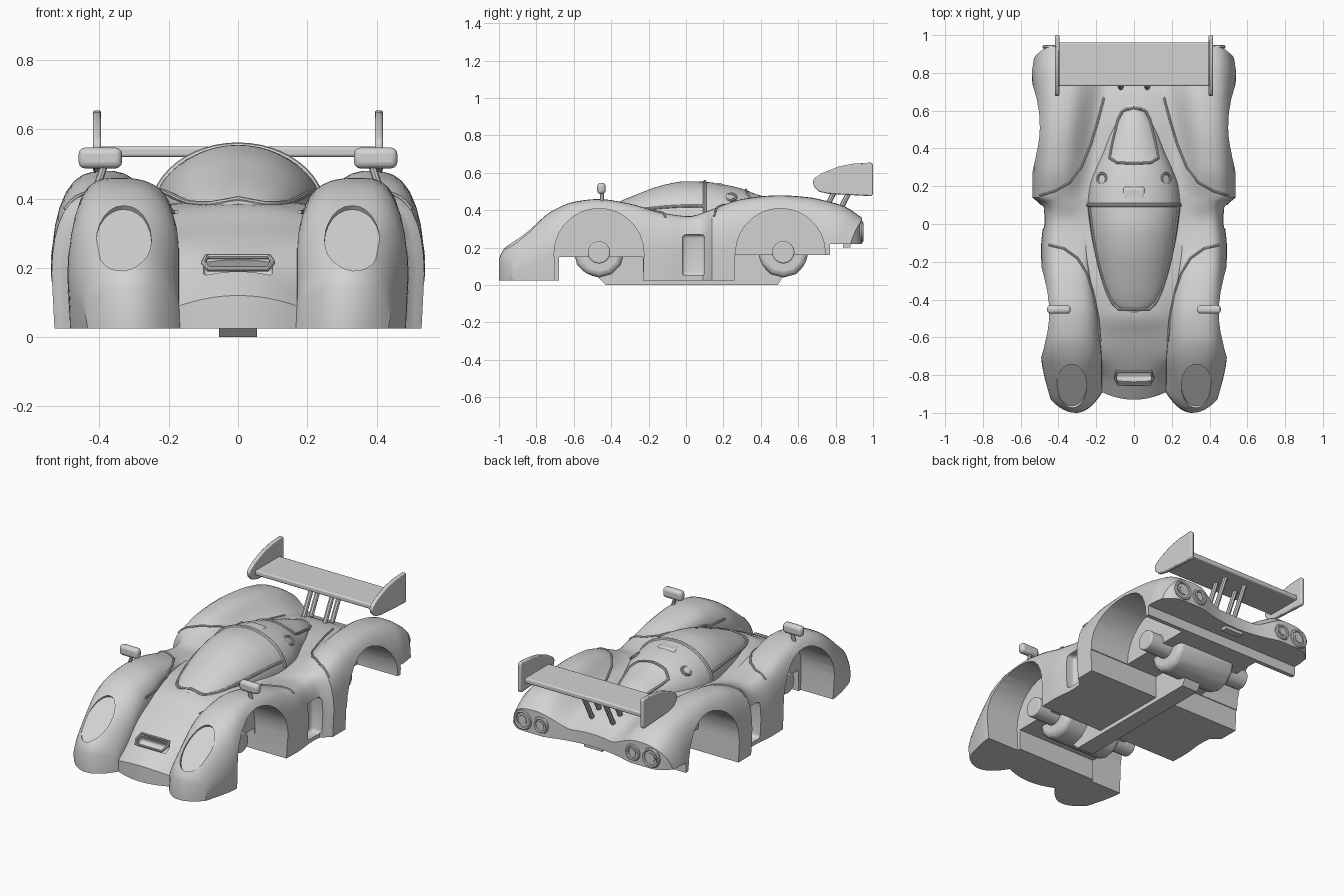
import bpy, bmesh, math

if "Cube" in bpy.data.objects:
    bpy.data.objects.remove(bpy.data.objects["Cube"])

grey = bpy.data.materials.new("bodywork grey")
grey.diffuse_color = (0.65, 0.65, 0.65, 1)
grey.use_nodes = True
grey.node_tree.nodes["Principled BSDF"].inputs["Base Color"].default_value = grey.diffuse_color


# ---------- helpers ----------
def key(tab, y):
    """Smooth interpolation, without overshoot, of the columns after the first."""
    y = min(max(y, tab[0][0]), tab[-1][0])
    i = max(k for k in range(len(tab) - 1) if tab[k][0] <= y)

    def slope(k, c):
        return (tab[k + 1][c] - tab[k][c]) / (tab[k + 1][0] - tab[k][0])

    def tangent(k, c):
        if k == 0 or k == len(tab) - 1:
            return slope(min(k, len(tab) - 2), c)
        a, b = slope(k - 1, c), slope(k, c)
        return 2 * a * b / (a + b) if a * b > 0 else 0
    h = tab[i + 1][0] - tab[i][0]
    t = (y - tab[i][0]) / h
    return [(2*t**3 - 3*t*t + 1) * tab[i][c] + (t**3 - 2*t*t + t) * h * tangent(i, c)
            + (3*t*t - 2*t**3) * tab[i + 1][c] + (t**3 - t*t) * h * tangent(i + 1, c)
            for c in range(1, len(tab[0]))]


def smooth(a, b, y):
    t = min(max((y - a) / (b - a), 0), 1)
    return t * t * (3 - 2 * t)


def make(name, verts, faces):
    bm = bmesh.new()
    vs = [bm.verts.new(v) for v in verts]
    for f in faces:
        bm.faces.new([vs[i] for i in f])
    bmesh.ops.recalc_face_normals(bm, faces=bm.faces)
    me = bpy.data.meshes.new(name)
    bm.to_mesh(me)
    bm.free()
    me.materials.append(grey)
    o = bpy.data.objects.new(name, me)
    bpy.context.collection.objects.link(o)
    return o


def shell(name, tops, floor, tuck=1.0):
    """Solid lofted through top lines, with a flat floor."""
    n, m = len(tops[0]), 2 * len(tops[0])
    verts = []
    for top in tops:
        verts += top + [(x * tuck, y, floor) for x, y, z in reversed(top)]
    faces = [(r*m + i, r*m + (i+1) % m, (r+1)*m + (i+1) % m, (r+1)*m + i)
             for r in range(len(tops) - 1) for i in range(m)]
    for r in (0, len(tops) - 1):
        faces += [(r*m + i, r*m + i+1, r*m + m-2-i, r*m + m-1-i) for i in range(n - 1)]
    return make(name, verts, faces)


def prism(name, yz, x0, x1):
    n = len(yz)
    return make(name, [(x, y, z) for x in (x0, x1) for y, z in yz],
                [tuple(range(n)), tuple(range(n, 2 * n))]
                + [(i, (i+1) % n, n + (i+1) % n, n + i) for i in range(n)])


def prim(op, name, scale=(1, 1, 1), bevel=0, **kw):
    op(**kw)
    o = bpy.context.object
    o.name, o.scale = name, scale
    o.data.materials.append(grey)
    bpy.ops.object.transform_apply(location=True, rotation=True, scale=True)
    if bevel:
        b = o.modifiers.new("bevel", 'BEVEL')
        b.width, b.segments = bevel, 3
    return o


def box(name, x0, x1, y0, y1, z0, z1, bevel=0, rot=0):
    return prim(bpy.ops.mesh.primitive_cube_add, name, (abs(x1 - x0), y1 - y0, z1 - z0), bevel, size=1,
                location=((x0 + x1) / 2, (y0 + y1) / 2, (z0 + z1) / 2), rotation=(rot, 0, 0))


def tube(name, pts, r, cyclic=False):
    cu = bpy.data.curves.new(name, 'CURVE')
    cu.dimensions, cu.bevel_depth, cu.bevel_resolution, cu.use_fill_caps = '3D', r, 2, True
    sp = cu.splines.new('POLY')
    sp.points.add(len(pts) - 1)
    for p, q in zip(sp.points, pts):
        p.co = (*q, 1)
    sp.use_cyclic_u = cyclic
    cu.materials.append(grey)
    o = bpy.data.objects.new(name, cu)
    bpy.context.collection.objects.link(o)
    bpy.ops.object.select_all(action='DESELECT')
    o.select_set(True)
    bpy.context.view_layer.objects.active = o
    bpy.ops.object.convert(target='MESH')


def volume(me):
    bm = bmesh.new()
    bm.from_mesh(me)
    v = bm.calc_volume()
    bm.free()
    return v


def cut(target, cutter):
    """Subtract; take the first solver that really removes material."""
    cutter.hide_render = True
    before = target.data.copy()
    v0 = volume(before)
    for solver in ('MANIFOLD', 'EXACT', 'FLOAT'):
        target.data = before.copy()
        m = target.modifiers.new("cut", 'BOOLEAN')
        m.object, m.solver = cutter, solver
        bpy.context.view_layer.objects.active = target
        bpy.ops.object.modifier_apply(modifier=m.name)
        reach = max((max(abs(v.co.x) / .56, abs(v.co.y) / 1.02) for v in target.data.vertices), default=9)
        if reach < 1 and .5 * v0 < volume(target.data) < v0:
            break
    else:
        target.data = before
    bpy.data.objects.remove(cutter)


# ---------- body: y, half width, fender crown, valley x, valley z, centre z ----------
BODY = [(-1.0, .44, .14, .17, .09, .12), (-.98, .45, .185, .17, .105, .135),
        (-.9, .475, .265, .17, .155, .185), (-.8, .488, .34, .17, .22, .235),
        (-.7, .492, .405, .172, .27, .28), (-.6, .49, .445, .18, .31, .325),
        (-.47, .485, .46, .195, .36, .385), (-.3, .488, .435, .23, .38, .395),
        (-.12, .492, .385, .255, .375, .39), (.02, .48, .368, .26, .365, .38),
        (.1, .485, .39, .255, .37, .39), (.14, .538, .405, .25, .375, .39),
        (.3, .538, .46, .22, .38, .4), (.5, .533, .48, .19, .38, .4),
        (.65, .533, .47, .16, .37, .385), (.75, .538, .45, .14, .35, .36),
        (.85, .542, .42, .13, .32, .325), (.94, .535, .36, .12, .29, .295)]


def surf(x, y):
    w, crown, v, zv, zm = key(BODY, y)
    x, c = abs(x), (v + w) / 2
    if x <= v:
        return zv + (zm - zv) * (1 - (x / v) ** 2)
    if x > c:
        side = .45 * crown
        return side + (crown - side) * max(0, 1 - ((x - c) / (w - c)) ** 3.6) ** .5
    t, soft = (c - x) / (c - v), smooth(-.3, .2, y)
    k = (1 - soft) * max(0, 1 - t ** 2.5) ** .5 + soft * (math.cos(math.pi * t) + 1) / 2
    return zv + (crown - zv) * k


def warp(x, y):
    """Rounds the nose and tail in plan."""
    x = abs(x)
    if x < .17:
        g = .07 + .04 * (x / .17) ** 2
    else:
        g = .11 * ((.31 - x) / .14) ** 2 if x < .31 else .07 * ((x - .31) / .13) ** 2
    r = .05 * (1 - (x / .28) ** 2) if x < .28 else .06 * (max(0, x - .43) / .1) ** 2
    return y + g * (1 - smooth(-1, -.62, y)) - r * smooth(.7, .94, y)


tops = []
for y in sorted([-1 + 1.94 * i / 64 for i in range(65)] + [-.99, -.98, -.955, .12, .14]):
    w, crown, v, zv, zm = key(BODY, y)
    c = (v + w) / 2
    half = [v * i / 8 for i in range(9)] + [c - (c - v) * math.cos(math.pi * i / 18) for i in range(1, 10)]
    half += [c + (w - c) * math.sin(math.pi * i / 18) for i in range(1, 10)]
    xs = [-x for x in reversed(half[1:])] + half
    tops.append([(x, warp(x, y), surf(x, y)) for x in xs])
body = shell("body_shell", tops, .025, .985)

# open underside, wheel wells, side intakes, headlights, nose slot
cut(body, box("cutter", -1, 1, -.68, -.23, -.2, .15))
cut(body, box("cutter", -1, 1, .26, .775, -.2, .16))
cut(body, box("cutter", -1, 1, .77, 1.2, -.2, .22))
tilt = math.atan2(.19, .23)
for s in (1, -1):
    for yc in (-.465, .505):
        arch = [(yc - .23, -.1), (yc + .23, -.1)]
        arch += [(yc + .24 * math.cos(a * math.pi / 14), .17 + .24 * math.sin(a * math.pi / 14)) for a in range(15)]
        cut(body, prism("cutter", arch, s * .27, s * .8))
    cut(body, box("cutter", s * .42, s * .8, -.02, .1, .05, .27, .02))
    cut(body, prim(bpy.ops.mesh.primitive_cylinder_add, "cutter", (.08, .149, 1), vertices=24, radius=1, depth=.2,
                   location=(s * .33, -.845 - .105 * math.sin(tilt), .27 + .105 * math.cos(tilt)),
                   rotation=(tilt, 0, 0)))
cut(body, box("cutter", -.1, .1, -.845, -.785, .165, .265, .015, .5))

# ---------- canopy: y, half width, top ----------
CANOPY = [(-.47, .05, .385), (-.43, .11, .41), (-.3, .17, .47), (-.1, .22, .54), (0, .235, .555),
          (.1, .245, .552), (.2, .235, .538), (.3, .2, .515), (.37, .17, .488), (.5, .12, .45), (.63, .05, .395)]


def canopy_z(x, y, base=.36):
    w, top = key(CANOPY, y)
    return base + (top - base) * max(0, 1 - (x / w) ** 2) ** .5


def drape(pts, steps=5):
    """Lay a plan path on the car's upper surface."""
    out = []
    for (x0, y0), (x1, y1) in zip(pts, pts[1:]):
        for i in range(steps):
            x, y = x0 + (x1 - x0) * i / steps, y0 + (y1 - y0) * i / steps
            out.append((x, y, max(surf(x, y), canopy_z(x, y)) + .001))
    return out


tops = []
for i in range(45):
    y = -.47 + 1.1 * i / 44
    w = key(CANOPY, y)[0]
    xs = [w * math.sin(math.pi * k / 24) for k in range(-12, 13)]
    tops.append([(x, y, canopy_z(x, y)) for x in xs])
shell("canopy", tops, .33)
# roll hoop, glass frame, roof hatch, headrest and round vents
xs = [.243 * math.sin(a * math.pi / 24) for a in range(-12, 13)]
tube("roll_hoop", [(x, .1, canopy_z(x, .1)) for x in xs], .01)
rim = [(.95 * key(CANOPY, .1 - .0275 * i)[0], .1 - .0275 * i) for i in range(21)]
tube("glass_frame", drape(rim + [(-x, y) for x, y in reversed(rim)], 2), .008)
hatch = [(.0, .32), (.09, .325), (.13, .35), (.115, .43), (.085, .55), (.06, .6), (0, .615)]
tube("roof_hatch_rim", drape(hatch + [(-x, y) for x, y in reversed(hatch[:-1])]), .007, True)
box("headrest", -.06, .06, .1, .2, .48, .546, .02)
for s in (1, -1):
    prim(bpy.ops.mesh.primitive_torus_add, "round_vent", major_radius=.028, minor_radius=.007,
         major_segments=20, minor_segments=8, location=(s * .17, .24, canopy_z(.17, .24)),
         rotation=(0, s * .65, 0))

# ---------- panel seams ----------
SEAMS = {"front_fender_seam": [(.178, -.62), (.19, -.5), (.215, -.37), (.25, -.26), (.3, -.18), (.37, -.13), (.47, -.105)],
         "rear_fender_seam": [(.5, .15), (.42, .175), (.34, .22), (.28, .3), (.23, .42), (.19, .55), (.15, .7)]}
for s in (1, -1):
    for name, pts in SEAMS.items():
        tube(name, drape([(s * x, y) for x, y in pts]), .006)

# nose slot lip
lip = [(.1, .0), (.09, .037), (-.09, .037), (-.1, 0), (-.085, -.037), (.085, -.037)]
tube("nose_slot_lip", [(x, -.815 + d * math.cos(.5), .215 + d * math.sin(.5)) for x, d in lip], .008, True)

# ---------- rear wing ----------
box("wing_blade", -.4, .4, .73, .96, .52, .55, .008)
plate = [(.677, .55), (.685, .525), (.71, .5), (.76, .488), (.99, .475), (1, .485), (1, .645), (.99, .655),
         (.9, .65), (.82, .635), (.73, .6), (.685, .57)]
for s in (1, -1):
    b = prism("wing_endplate", plate, s * .395, s * .418).modifiers.new("bevel", 'BEVEL')
    b.width, b.segments = .006, 2
    for y in (.71, .79):
        tube("wing_strut", [(s * .07, y, .34), (s * .07, y + .1, .53)], .014)

# ---------- mirrors, tail lamps ----------
for s in (1, -1):
    box("mirror", s * .335, s * .46, -.475, -.43, .487, .547, .018)
    tube("mirror_stem", [(s * .405, -.45, .44), (s * .385, -.45, .5)], .011)
    for x, r in ((.425, .05), (.305, .04)):
        prim(bpy.ops.mesh.primitive_torus_add, "tail_lamp_ring", major_radius=r, minor_radius=.01,
             major_segments=24, minor_segments=8, location=(s * x, .938, .285), rotation=(math.pi / 2, 0, 0))
        prim(bpy.ops.mesh.primitive_cylinder_add, "tail_lamp", vertices=20, radius=r * .55, depth=.03,
             location=(s * x, .93, .285), rotation=(math.pi / 2, 0, 0))
box("tail_tab", -.06, .06, .84, .88, .2, .23)

# ---------- axles and central spine ----------
for name, yc in (("front", -.465), ("rear", .52)):
    for part, r, length, b in (("drum", .135, .4, .03), ("axle", .06, .71, .008)):
        prim(bpy.ops.mesh.primitive_cylinder_add, name + "_" + part, bevel=b, vertices=12 if b > .01 else 16,
             radius=r, depth=length, location=(0, yc, .175), rotation=(0, math.pi / 2, 0))
prism("chassis_spine", [(-.43, 0), (.49, 0), (.57, .13), (.57, .17), (-.5, .17), (-.5, .07)], -.055, .055)

# ---------- smooth shading with crisp edges ----------
bpy.ops.object.select_all(action='SELECT')
bpy.context.view_layer.objects.active = body
bpy.ops.object.shade_smooth_by_angle(angle=math.radians(35))
